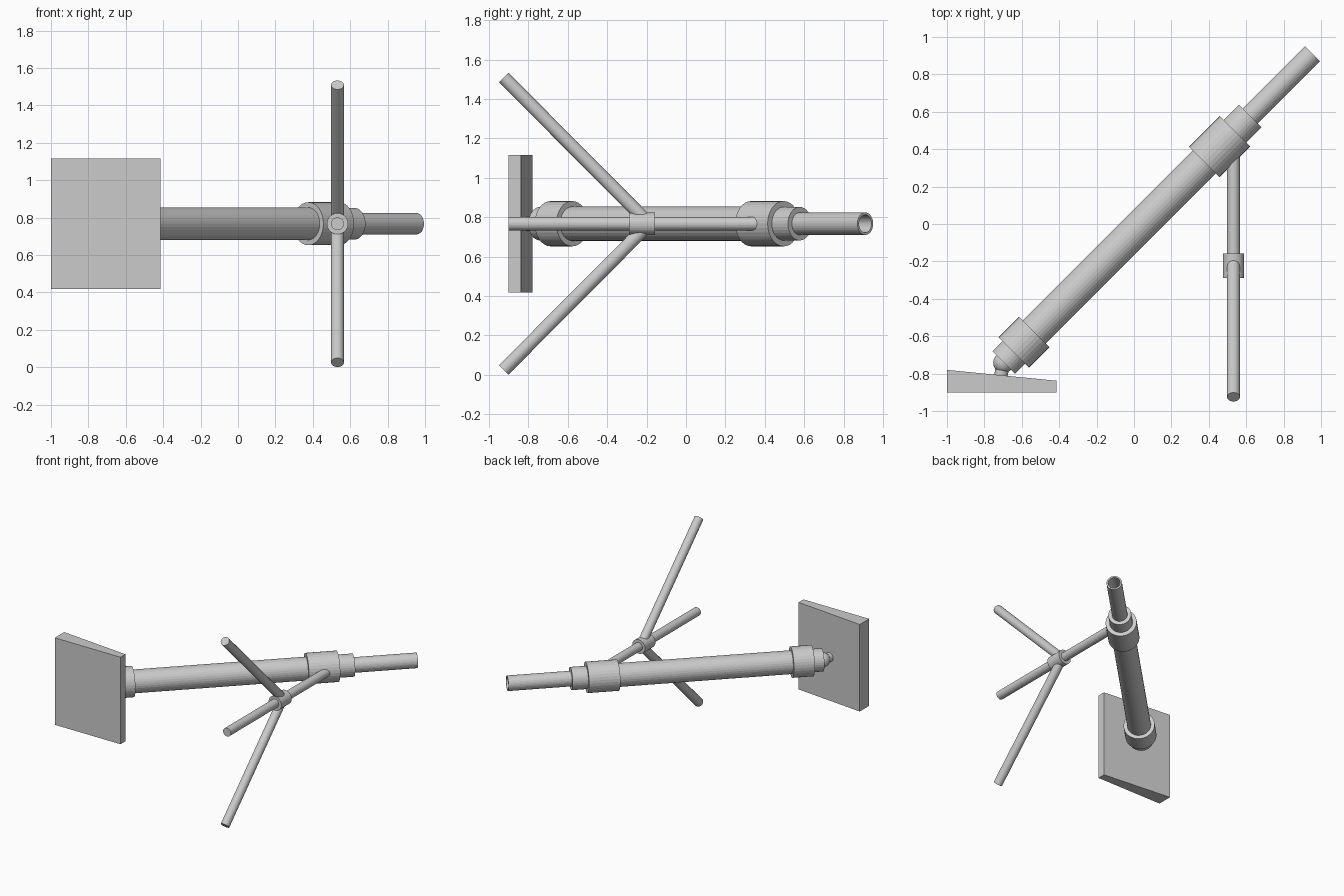
import bpy, bmesh, math
from mathutils import Vector

if "Cube" in bpy.data.objects:
    bpy.data.objects.remove(bpy.data.objects["Cube"])

Z = 0.767
U = Vector((1, 1, 0)).normalized()
BASE = Vector((0.022, -0.022, Z))


def lathe(name, origin, axis, profile, sides=32, closed=False):
    """Revolve (distance, radius) points about an axis; closed joins last ring to first."""
    axis = Vector(axis).normalized()
    rot = axis.to_track_quat('Z', 'Y')
    bm = bmesh.new()
    rings = []
    for t, r in profile:
        rings.append([bm.verts.new(Vector(origin) + rot @ Vector((
            r * math.cos(2 * math.pi * i / sides),
            r * math.sin(2 * math.pi * i / sides), t))) for i in range(sides)])
    pairs = list(zip(rings, rings[1:]))
    if closed:
        pairs.append((rings[-1], rings[0]))
    for a, b in pairs:
        for i in range(sides):
            j = (i + 1) % sides
            bm.faces.new((a[i], a[j], b[j], b[i]))
    if not closed:
        bm.faces.new(rings[0])
        bm.faces.new(rings[-1])
    bmesh.ops.recalc_face_normals(bm, faces=bm.faces)
    return finish(name, bm)


def finish(name, bm):
    me = bpy.data.meshes.new(name)
    bm.to_mesh(me)
    bm.free()
    ob = bpy.data.objects.new(name, me)
    bpy.context.collection.objects.link(ob)
    return ob


def rod(name, a, b, r, sides=32):
    a, b = Vector(a), Vector(b)
    return lathe(name, a, b - a, [(0, r), ((b - a).length, r)], sides)


# diagonal strut: outer tube, collars and hollow sliding tube
lathe("outer_tube", BASE, U, [(-0.90, 0.087), (0.60, 0.087)])
lathe("upper_collar", BASE, U, [(0.50, 0.115), (0.732, 0.115)])
lathe("upper_ring", BASE, U, [(0.70, 0.085), (0.848, 0.085)])
lathe("inner_tube", BASE, U,
      [(0.75, 0.057), (1.318, 0.057), (1.318, 0.045), (0.75, 0.045)], closed=True)
lathe("lower_collar", BASE, U, [(-0.94, 0.115), (-0.785, 0.115)])
lathe("lower_ring", BASE, U, [(-1.016, 0.085), (-0.90, 0.085)])

# ball joint and its stud
bm = bmesh.new()
bmesh.ops.create_uvsphere(bm, u_segments=24, v_segments=16, radius=0.055)
bmesh.ops.translate(bm, verts=bm.verts, vec=BASE - U * 1.018)
finish("ball_joint", bm)
rod("ball_stud", (-0.714, -0.825, Z), (-0.70, -0.745, Z), 0.036, 24)

# wedge-shaped mounting plate
bm = bmesh.new()
outline = [(-1, -0.9), (-0.415, -0.9), (-0.415, -0.838), (-1, -0.78)]
face = bm.faces.new([bm.verts.new((x, y, 0.417)) for x, y in outline])
top = bmesh.ops.extrude_face_region(bm, geom=[face])["geom"]
bmesh.ops.translate(bm, vec=(0, 0, 0.70),
                    verts=[v for v in top if isinstance(v, bmesh.types.BMVert)])
bmesh.ops.recalc_face_normals(bm, faces=bm.faces)
finish("mounting_plate", bm)

# three-pronged bracket
X = 0.532
rod("centre_prong", (X, -0.9, Z), (X, 0.42, Z), 0.034)
rod("prong_hub", (X, -0.29, Z), (X, -0.158, Z), 0.057)
for label, s in (("upper", 1), ("lower", -1)):
    rod(label + "_prong", (X, -0.187, Z), (X, -0.925, Z + s * 0.742), 0.034)
